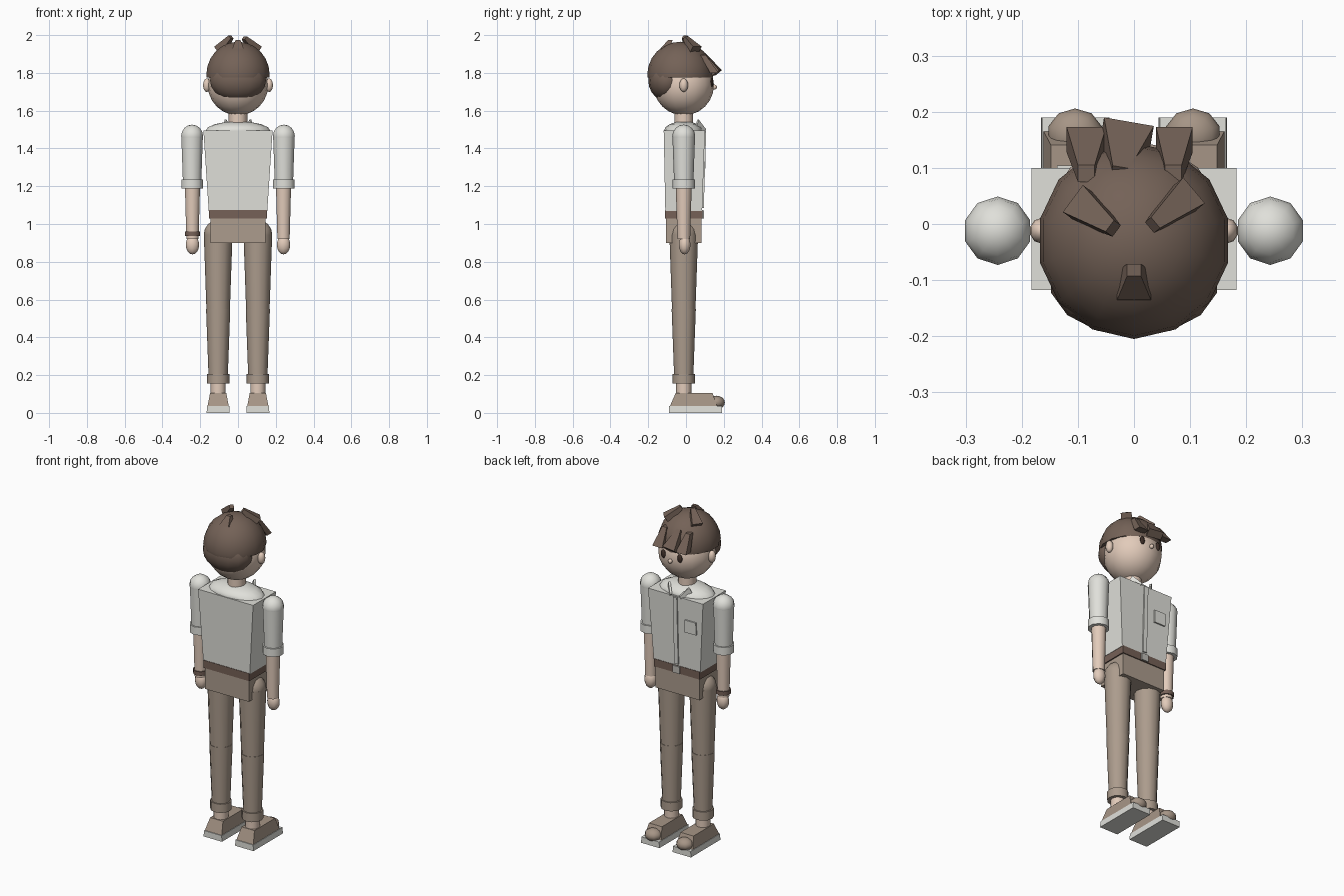
import bpy, bmesh, math
from mathutils import Vector

old = bpy.data.objects.get("Cube")
if old:
    bpy.data.objects.remove(old, do_unlink=True)


def material(name, *rgb):
    lin = [((c / 255 + 0.055) / 1.055) ** 2.4 for c in rgb] + [1]
    m = bpy.data.materials.new(name)
    m.use_nodes = True
    m.diffuse_color = lin
    node = next(n for n in m.node_tree.nodes if n.type == 'BSDF_PRINCIPLED')
    node.inputs["Base Color"].default_value = lin
    return m


SKIN = material("skin", 226, 203, 186)
HAIR = material("hair brown", 116, 98, 87)
SHIRT = material("shirt white", 224, 224, 218)
TROUSER = material("trouser tan", 172, 156, 141)
LEATHER = material("leather brown", 118, 97, 87)
SHOE = material("shoe brown", 166, 149, 134)
EYE = material("eye dark", 66, 50, 43)
METAL = material("buckle grey", 190, 188, 182)

YC = -0.012  # body axis depth


def finish(name, bm, mat, smooth=True):
    bmesh.ops.recalc_face_normals(bm, faces=bm.faces)
    mesh = bpy.data.meshes.new(name)
    bm.to_mesh(mesh)
    bm.free()
    mesh.materials.append(mat)
    ob = bpy.data.objects.new(name, mesh)
    bpy.context.collection.objects.link(ob)
    if smooth:
        bpy.ops.object.select_all(action='DESELECT')
        ob.select_set(True)
        bpy.context.view_layer.objects.active = ob
        bpy.ops.object.shade_smooth_by_angle(angle=math.radians(45))
    return ob


def ball(name, mat, pos, radii, seg=12, rings=8, cut=None):
    """Ellipsoid; cut removes everything below that world height."""
    bm = bmesh.new()
    bmesh.ops.create_uvsphere(bm, u_segments=seg, v_segments=rings, radius=1)
    bmesh.ops.scale(bm, vec=radii, verts=bm.verts)
    bmesh.ops.translate(bm, vec=pos, verts=bm.verts)
    if cut is not None:
        bmesh.ops.bisect_plane(bm, geom=bm.verts[:] + bm.edges[:] + bm.faces[:],
                               plane_co=(0, 0, cut), plane_no=(0, 0, 1), clear_inner=True)
        bmesh.ops.holes_fill(bm, edges=[e for e in bm.edges if e.is_boundary])
    return finish(name, bm, mat)


def tube(name, mat, x, z0, z1, r0, r1, seg=12, y=YC):
    """Upright tapered cylinder."""
    bm = bmesh.new()
    bmesh.ops.create_cone(bm, cap_ends=True, segments=seg, radius1=r0, radius2=r1, depth=z1 - z0)
    bmesh.ops.translate(bm, vec=(x, y, (z0 + z1) / 2), verts=bm.verts)
    return finish(name, bm, mat)


def block(name, mat, p0, size0, p1, size1):
    """Four-sided tapered block between two rectangles."""
    p0, p1 = Vector(p0), Vector(p1)
    axis = (p1 - p0).normalized()
    upright = abs(axis.z) > 0.8
    u = Vector((1, 0, 0)) if upright else axis.cross(Vector((0, 0, 1))).normalized()
    v = Vector((0, 1, 0)) if upright else axis.cross(u)
    bm = bmesh.new()
    rings = []
    for p, (a, b) in ((p0, size0), (p1, size1)):
        rings.append([bm.verts.new(p + u * a * i / 2 + v * b * j / 2)
                      for i, j in ((-1, -1), (1, -1), (1, 1), (-1, 1))])
    for ring in rings:
        bm.faces.new(ring)
    for k in range(4):
        n = (k + 1) % 4
        bm.faces.new((rings[0][k], rings[0][n], rings[1][n], rings[1][k]))
    return finish(name, bm, mat, smooth=False)


# Head, neck and nose
ball("head", SKIN, (0, YC, 1.735), (0.16, 0.16, 0.16), 16, 12)
tube("neck", SKIN, 0, 1.49, 1.62, 0.05, 0.05)
ball("nose", SKIN, (0, 0.15, 1.725), (0.013, 0.015, 0.013), 8, 6)

# Hair: cap, nape, fringe blades and crown tufts
ball("hair_cap", HAIR, (0, -0.03, 1.79), (0.172, 0.175, 0.175), 14, 12, cut=1.775)
ball("hair_nape", HAIR, (0, -0.1, 1.76), (0.152, 0.1, 0.11), 14, 10)
for i, (top, low, wide) in enumerate(((-0.085, -0.085, 0.07), (-0.025, -0.012, 0.09), (0.07, 0.072, 0.065))):
    block(f"fringe_{i}", HAIR, (top, 0.09, 1.895), (0.03, 0.03),
          (low, 0.165 if i == 1 else 0.15, 1.80), (wide, 0.045))
for i, (base, tip) in enumerate((((-0.095, 0.035, 1.92), (-0.037, -0.008, 1.99)),
                                 ((0.095, 0.05, 1.92), (0.033, -0.002, 1.985)),
                                 ((0, -0.11, 1.93), (0, -0.082, 1.975)))):
    block(f"crown_tuft_{i}", HAIR, base, (0.06, 0.05), tip, (0.025, 0.022))

# Paired parts
for s, side in ((1, "left"), (-1, "right")):
    # Face
    ball(f"{side}_ear", SKIN, (s * 0.165, YC, 1.735), (0.021, 0.023, 0.036), 10, 8)
    ball(f"{side}_eye", EYE, (s * 0.055, 0.137, 1.75), (0.016, 0.008, 0.025), 10, 8)
    # Arm
    ax = s * 0.243
    ball(f"{side}_shoulder", SHIRT, (ax, YC, 1.465), (0.061, 0.061, 0.061), 10, 8)
    tube(f"{side}_sleeve", SHIRT, ax, 1.22, 1.465, 0.051, 0.06, 10)
    tube(f"{side}_sleeve_cuff", SHIRT, ax, 1.187, 1.235, 0.06, 0.06, 10)
    tube(f"{side}_forearm", SKIN, ax - s * 0.002, 0.92, 1.2, 0.034, 0.042, 10)
    ball(f"{side}_hand", SKIN, (ax - s * 0.002, -0.007, 0.89), (0.037, 0.031, 0.051), 10, 8)
    # Leg
    lx = s * 0.105
    ball(f"{side}_hip", TROUSER, (lx, YC, 0.945), (0.076, 0.073, 0.076), 12, 8)
    tube(f"{side}_thigh", TROUSER, lx, 0.545, 0.945, 0.062, 0.076)
    tube(f"{side}_shin", TROUSER, lx, 0.17, 0.55, 0.05, 0.064)
    tube(f"{side}_trouser_cuff", TROUSER, lx, 0.155, 0.207, 0.059, 0.059)
    tube(f"{side}_ankle", SKIN, lx, 0.09, 0.16, 0.04, 0.04)
    # Shoe
    block(f"{side}_sole", SHIRT, (lx, 0.05, 0), (0.122, 0.28), (lx, 0.05, 0.036), (0.118, 0.28))
    block(f"{side}_shoe", SHOE, (lx, 0.04, 0.036), (0.112, 0.25), (lx, 0.043, 0.105), (0.086, 0.195))
    ball(f"{side}_toe_cap", SHOE, (lx, 0.16, 0.055), (0.05, 0.046, 0.036), 10, 8)
    # Collar point
    block(f"{side}_collar", SHIRT, (s * 0.075, 0.055, 1.525), (0.012, 0.06),
          (s * 0.03, 0.1, 1.495), (0.012, 0.015))

# Torso
block("shirt_body", SHIRT, (0, -0.012, 1.07), (0.31, 0.195), (0, -0.009, 1.495), (0.366, 0.218))
ball("shirt_yoke", SHIRT, (0, YC, 1.492), (0.172, 0.105, 0.052), 16, 8)
block("placket", SHIRT, (0, 0.087, 1.085), (0.026, 0.014), (0, 0.1, 1.49), (0.026, 0.014))
block("pocket", SHIRT, (-0.1, 0.095, 1.295), (0.075, 0.014), (-0.1, 0.097, 1.37), (0.075, 0.014))
block("belt", LEATHER, (0, YC, 1.028), (0.306, 0.2), (0, YC, 1.074), (0.306, 0.2))
block("buckle", METAL, (0, 0.09, 1.03), (0.045, 0.012), (0, 0.09, 1.072), (0.045, 0.012))
block("pelvis", TROUSER, (0, YC, 0.9), (0.292, 0.188), (0, YC, 1.03), (0.292, 0.188))
tube("bracelet", LEATHER, -0.241, 0.936, 0.96, 0.042, 0.042, 10)
